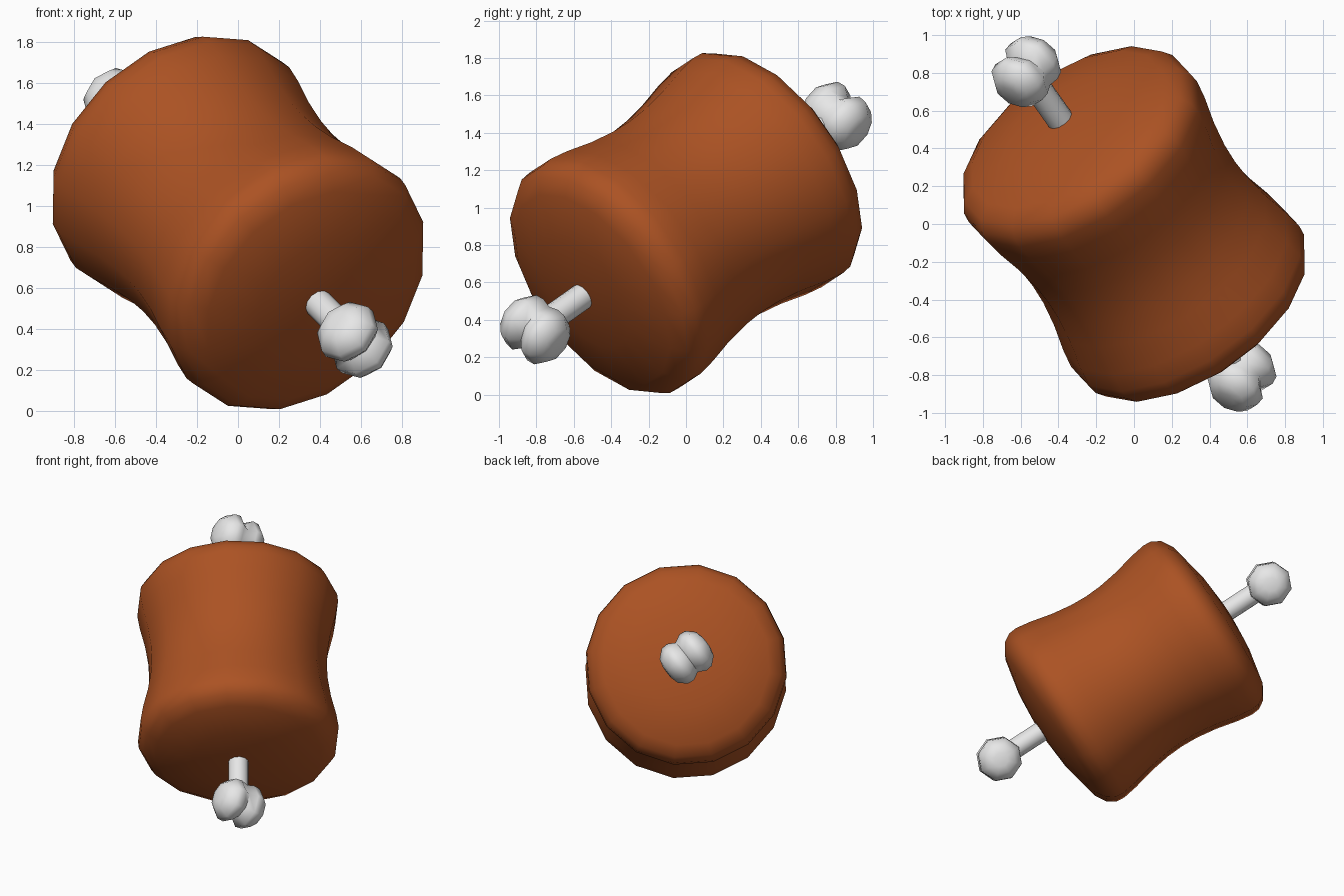
import bpy, bmesh, math
from mathutils import Matrix, Vector

if "Cube" in bpy.data.objects:
    bpy.data.objects.remove(bpy.data.objects["Cube"])

# Tilted frame: local z runs along the bone, local x through the knob lobes
d = Vector((-0.5, 0.7071, 0.5)).normalized()
e1 = Vector((0.8165, 0.5774, 0)).normalized()
a = math.radians(37)
lobe = (e1 * math.cos(a) + d.cross(e1) * math.sin(a)).normalized()
side = d.cross(lobe)
FRAME = Matrix.Translation((0, 0, 0.917)) @ Matrix((lobe, side, d)).transposed().to_4x4()


def material(name, rgb):
    m = bpy.data.materials.new(name)
    m.diffuse_color = (*rgb, 1)
    m.use_nodes = True
    m.node_tree.nodes["Principled BSDF"].inputs["Base Color"].default_value = m.diffuse_color
    return m


meat_mat = material("roast_brown", (0.41, 0.085, 0.017))
bone_mat = material("bone_white", (0.8, 0.8, 0.8))


def build(name, rings, mat):
    """Skin a list of point rings, cap both ends and shade smooth."""
    bm = bmesh.new()
    rings = [[bm.verts.new(p) for p in ring] for ring in rings]
    n = len(rings[0])
    for lo, hi in zip(rings, rings[1:]):
        for i in range(n):
            j = (i + 1) % n
            bm.faces.new((lo[i], lo[j], hi[j], hi[i]))
    bm.faces.new(rings[0])
    bm.faces.new(rings[-1])
    bmesh.ops.recalc_face_normals(bm, faces=bm.faces)
    me = bpy.data.meshes.new(name)
    bm.to_mesh(me)
    bm.free()
    me.materials.append(mat)
    ob = bpy.data.objects.new(name, me)
    ob.matrix_world = FRAME
    bpy.context.collection.objects.link(ob)
    bpy.ops.object.select_all(action='DESELECT')
    bpy.context.view_layer.objects.active = ob
    ob.select_set(True)
    bpy.ops.object.shade_smooth_by_angle(angle=math.radians(60))


def lathe(profile, sides, phase=0.0):
    angles = [phase + i * math.tau / sides for i in range(sides)]
    return [[(r * math.cos(t), r * math.sin(t), z) for t in angles] for r, z in profile]


# Waisted meat body with softly domed ends
half = [(0.632, 0.0), (0.638, 0.12), (0.66, 0.27), (0.697, 0.43), (0.714, 0.54),
        (0.708, 0.60), (0.672, 0.66), (0.59, 0.71), (0.33, 0.765), (0.12, 0.785)]
profile = [(r, -z) for r, z in reversed(half[1:])] + half
build("meat", lathe(profile, 16, math.radians(11.25 + 12)), meat_mat)

# Bone shaft through the meat
build("bone_shaft", lathe([(0.072, -1.1), (0.072, 1.1)], 12), bone_mat)

# Knobs: two blunt lobes, pinched between them mostly on the outer side
knob = [(-0.175, 0.05), (-0.16, 0.105), (-0.105, 0.155), (-0.055, 0.16), (0, 0.13),
        (0.055, 0.16), (0.105, 0.155), (0.16, 0.105), (0.175, 0.05)]
for end, s in (("front", -1), ("back", 1)):
    rings = []
    for x, r in knob:
        ring = []
        for i in range(8):
            t = i * math.tau / 8
            rr = r - 0.022 * math.cos(t) if x == 0 else r
            ring.append((x, rr * math.sin(t), s * (1.14 + rr * math.cos(t))))
        rings.append(ring)
    build(end + "_bone_knob", rings, bone_mat)
